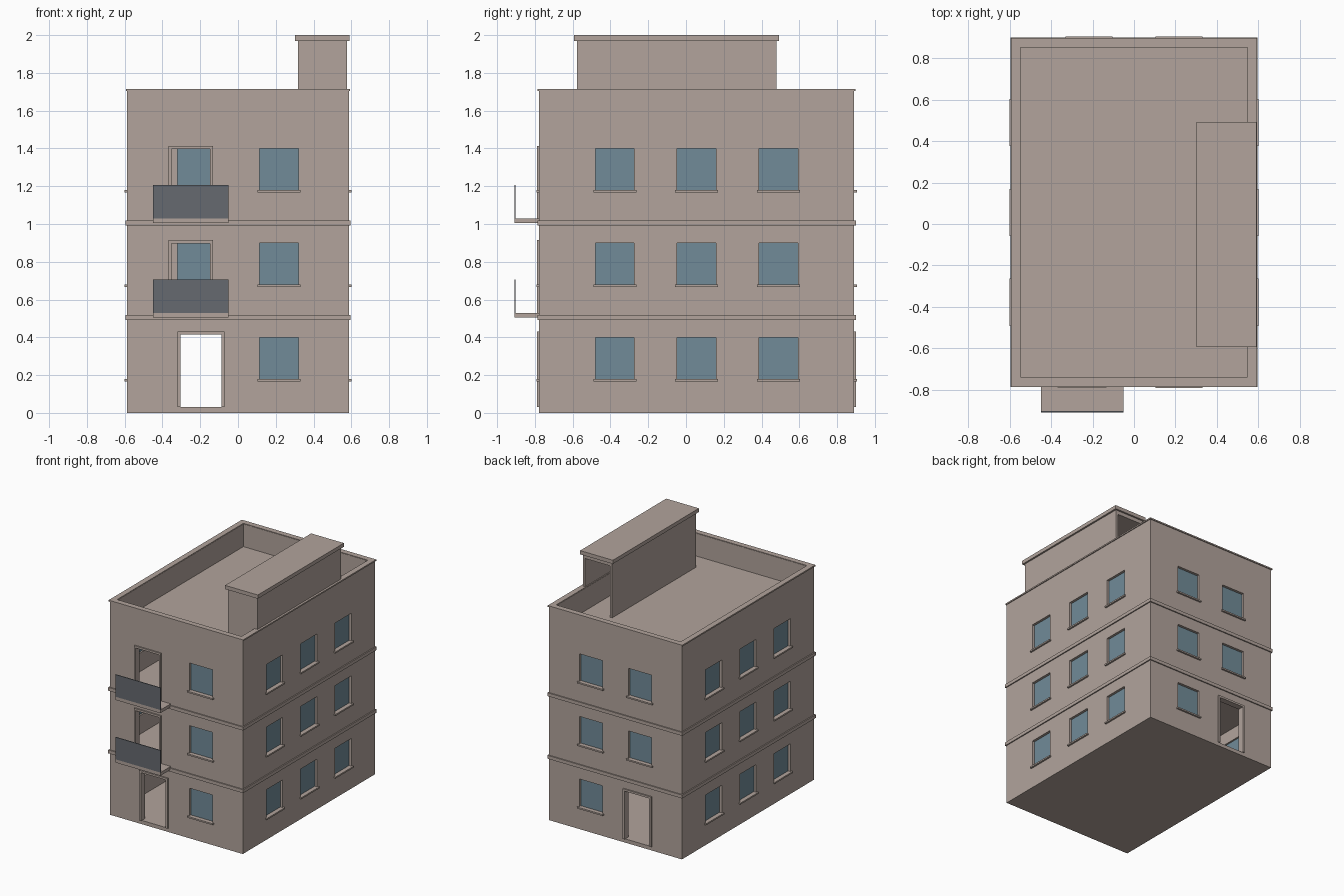
import bpy
import bmesh

if "Cube" in bpy.data.objects:
    bpy.data.objects.remove(bpy.data.objects["Cube"])


def material(name, color):
    m = bpy.data.materials.new(name)
    m.use_nodes = True
    m.diffuse_color = (*color, 1)
    m.node_tree.nodes["Principled BSDF"].inputs["Base Color"].default_value = (*color, 1)
    return m


PLASTER = material("warm grey plaster", (0.445, 0.371, 0.332))
GLASS = material("blue grey glass", (0.165, 0.258, 0.314))
METAL = material("dark grey railing", (0.133, 0.144, 0.162))

# Main dimensions
HX, Y0, Y1 = 0.587, -0.778, 0.89
WALL, FLOOR, STOREY, TOP = 0.039, 0.03, 0.5, 1.71
MID_Y = (Y0 + Y1) / 2


def boxes(name, spans, mat=PLASTER):
    """One object made of boxes, each given as x0, x1, y0, y1, z0, z1."""
    bm = bmesh.new()
    for x0, x1, y0, y1, z0, z1 in spans:
        verts = bmesh.ops.create_cube(bm, size=1)["verts"]
        bmesh.ops.scale(bm, verts=verts, vec=(x1 - x0, y1 - y0, z1 - z0))
        bmesh.ops.translate(bm, verts=verts,
                            vec=((x0 + x1) / 2, (y0 + y1) / 2, (z0 + z1) / 2))
    me = bpy.data.meshes.new(name)
    bm.to_mesh(me)
    bm.free()
    me.materials.append(mat)
    ob = bpy.data.objects.new(name, me)
    bpy.context.collection.objects.link(ob)
    return ob


def cut(target, spans):
    """Subtract boxes from the target, then drop the cutter."""
    cutter = boxes("cutter", spans)
    cutter.hide_render = True
    mod = target.modifiers.new("cut", 'BOOLEAN')
    mod.operation, mod.solver, mod.object = 'DIFFERENCE', 'EXACT', cutter
    bpy.context.view_layer.objects.active = target
    bpy.ops.object.modifier_apply(modifier=mod.name)
    bpy.data.objects.remove(cutter)


def on_wall(side, u0, u1, z0, z1, d0, d1):
    """Box on a facade: u runs along the wall, d is the distance outwards."""
    if side == "front":
        return (u0, u1, Y0 - d1, Y0 - d0, z0, z1)
    if side == "back":
        return (u0, u1, Y1 + d0, Y1 + d1, z0, z1)
    if side == "left":
        return (HX + d0, HX + d1, u0, u1, z0, z1)
    return (-HX - d1, -HX - d0, u0, u1, z0, z1)


def ring(name, out, z0, z1):
    """Frame around the building, reaching out past the wall faces."""
    ob = boxes(name, [(-HX - out, HX + out, Y0 - out, Y1 + out, z0, z1)])
    e = WALL - 0.002
    cut(ob, [(-HX + e, HX - e, Y0 + e, Y1 - e, z0 - 0.1, z1 + 0.1)])


# Window and door layout
WX, SPACING, HALF = 0.217, 0.433, 0.103
windows, doors = [], []
for level in range(3):
    base = level * STOREY
    windows.append(("front", WX, base))
    windows.append(("back", WX, base))
    if level:
        windows.append(("back", -WX, base))
        doors.append(("front", -0.25, 0.102, base + FLOOR, base + 0.398))
    for side in ("left", "right"):
        for k in (-1, 0, 1):
            windows.append((side, MID_Y + k * SPACING, base))
for side in ("front", "back"):
    doors.append((side, -0.196, 0.109, FLOOR, 0.415))

# Hollow shell with rooms, roof terrace and openings
shell = boxes("building_shell", [(-HX, HX, Y0, Y1, 0, TOP)])
inner = (-HX + WALL, HX - WALL, Y0 + WALL, Y1 - WALL)
rooms = [(*inner, i * STOREY + FLOOR, (i + 1) * STOREY) for i in range(3)]
cut(shell, rooms + [(*inner, 3 * STOREY + FLOOR, TOP + 0.1)])
holes = [on_wall(s, u - HALF, u + HALF, b + 0.178, b + 0.4, -0.06, 0.05)
         for s, u, b in windows]
holes += [on_wall(s, u - w, u + w, z0, z1, -0.06, 0.05) for s, u, w, z0, z1 in doors]
cut(shell, holes)

# Window panes and sills
boxes("window_panes", [on_wall(s, u - HALF, u + HALF, b + 0.178, b + 0.4, -0.026, -0.02)
                       for s, u, b in windows], GLASS)
boxes("window_sills", [on_wall(s, u - 0.114, u + 0.114, b + 0.167, b + 0.179, -0.02, 0.014)
                       for s, u, b in windows])

# Door surrounds
F = 0.016
trim = []
for s, u, w, z0, z1 in doors:
    for a in (u - w - F, u + w):
        trim.append(on_wall(s, a, a + F, z0, z1, -0.01, 0.01))
    trim.append(on_wall(s, u - w - F, u + w + F, z1, z1 + F, -0.01, 0.01))
boxes("door_surrounds", trim)

# Floor bands and parapet coping
for i in (1, 2):
    ring("floor_band", 0.009, i * STOREY - 0.008, i * STOREY + 0.019)
ring("parapet_coping", 0.007, 1.704, 1.715)

# Balconies
for i in (1, 2):
    z = i * STOREY + FLOOR
    boxes("balcony_slab", [(-0.449, -0.05, -0.908, Y0 + 0.01, z - 0.026, z)])
    boxes("balcony_railing", [(-0.449, -0.05, -0.908, -0.902, z, z + 0.177)], METAL)

# Rooftop stair housing, open at the back
housing = boxes("stair_housing", [(0.318, 0.577, -0.578, 0.478, 1.52, 1.97)])
cut(housing, [(0.338, 0.557, -0.558, 0.6, 1.4, 1.94)])
boxes("stair_housing_roof", [(0.302, 0.591, -0.594, 0.492, 1.97, 2.0)])
